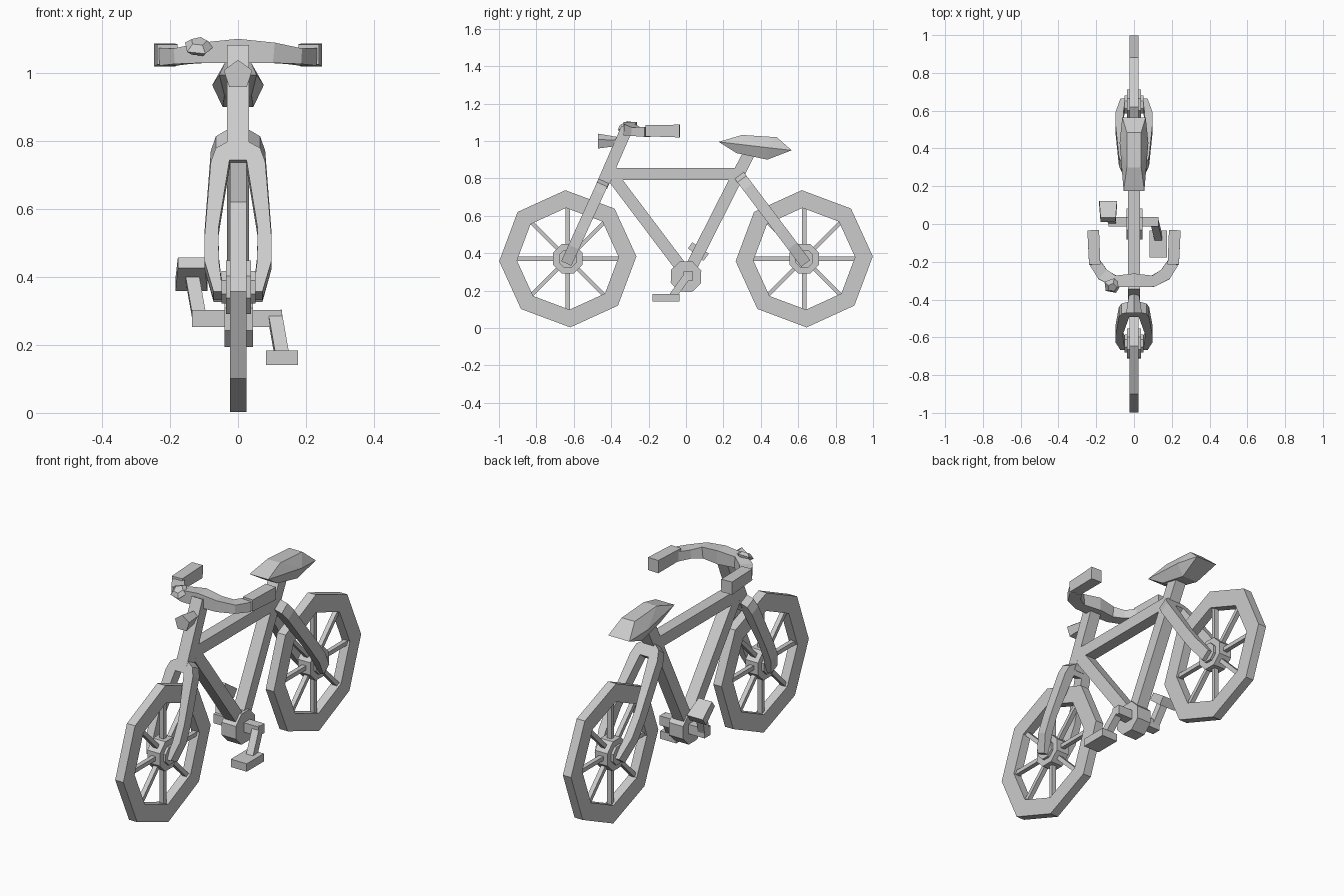
import bpy, bmesh
from math import sin, cos, pi, radians
from mathutils import Vector

if "Cube" in bpy.data.objects:
    bpy.data.objects.remove(bpy.data.objects["Cube"])

grey = bpy.data.materials.new("light_grey")
grey.use_nodes = True
COLOUR = (0.6, 0.6, 0.6, 1)
grey.diffuse_color = COLOUR
grey.node_tree.nodes["Principled BSDF"].inputs["Base Color"].default_value = COLOUR


def finish(name, bm):
    bmesh.ops.remove_doubles(bm, verts=bm.verts, dist=0.0005)
    bmesh.ops.recalc_face_normals(bm, faces=bm.faces)
    mesh = bpy.data.meshes.new(name)
    bm.to_mesh(mesh)
    bm.free()
    mesh.materials.append(grey)
    obj = bpy.data.objects.new(name, mesh)
    bpy.context.collection.objects.link(obj)
    return obj


def skin(bm, rings):
    """Join consecutive rings of vertices with quads."""
    for a, b in zip(rings, rings[1:]):
        n = len(a)
        for i in range(n):
            bm.faces.new((a[i], a[(i + 1) % n], b[(i + 1) % n], b[i]))


def sweep(name, points, sizes, side=(1, 0, 0)):
    """Rectangular bar along a path; sizes are (half along side, half across)."""
    points, side = [Vector(p) for p in points], Vector(side)
    if isinstance(sizes, tuple):
        sizes = [sizes] * len(points)
    bm, rings = bmesh.new(), []
    for i, p in enumerate(points):
        t = (points[min(i + 1, len(points) - 1)] - points[max(i - 1, 0)]).normalized()
        u = (side - t * side.dot(t)).normalized() * sizes[i][0]
        v = t.cross(u).normalized() * sizes[i][1]
        rings.append([bm.verts.new(p + u * a + v * b)
                      for a, b in ((-1, -1), (1, -1), (1, 1), (-1, 1))])
    skin(bm, rings)
    bm.faces.new(rings[0])
    bm.faces.new(rings[-1])
    return finish(name, bm)


def lathe(name, centre, profile, sides, phase=0, axis=(1, 0, 0)):
    """Faceted solid from (along axis, radius) pairs."""
    turn = Vector((1, 0, 0)).rotation_difference(Vector(axis))
    bm, rings = bmesh.new(), []
    for x, r in profile:
        angles = [radians(phase) + 2 * pi * k / sides for k in range(sides)]
        rings.append([bm.verts.new(Vector(centre) + turn @ Vector((x, r * cos(a), r * sin(a))))
                      for a in angles])
    skin(bm, rings)
    return finish(name, bm)


def fork(name, bottom, top):
    """Arched two-legged plate lying along a line in the side plane."""
    bottom, top = Vector((0, *bottom)), Vector((0, *top))
    axis = top - bottom
    depth = axis.normalized().cross(Vector((1, 0, 0))) * 0.03
    half = [(.025, .88), (.058, .42), (.056, .2), (.045, 0), (.072, 0),
            (.098, .2), (.098, .38), (.08, .87), (.065, .96), (.033, 1)]
    outline = half + [(-x, t) for x, t in reversed(half)]
    bm = bmesh.new()
    rings = [[bm.verts.new(Vector((x, 0, 0)) + bottom + axis * t + depth * s)
              for x, t in outline] for s in (-1, 1)]
    skin(bm, rings)
    for ring in rings:
        bm.faces.new(ring)
    return finish(name, bm)


# Wheels: octagonal tyre, eight spokes, stepped hub
for end, y in (("front", -0.632), ("rear", 0.632)):
    centre = Vector((0.001, y, 0.37))
    w, outer, inner = 0.024, 0.367, 0.272
    lathe(end + "_tyre", centre,
          [(-w, inner), (-w, outer), (w, outer), (w, inner), (-w, inner)], 8, 2)
    lathe(end + "_hub", centre,
          [(-.05, 0), (-.05, .052), (-.037, .052), (-.037, .085),
           (.037, .085), (.037, .052), (.05, .052), (.05, 0)], 8, 22)
    for k in range(8):
        d = Vector((0, cos(k * pi / 4), sin(k * pi / 4)))
        sweep(f"{end}_spoke_{k + 1}", [centre + d * 0.06, centre + d * 0.285], (.012, .011))

# Fork and rear stays
fork("front_fork", (-.64, .345), (-.44, .785))
fork("rear_stays", (.64, .345), (.285, .815))

# Frame tubes, all square
TUBE = (.032, .032)
tubes = {
    "head_tube": [(-.452, .755), (-.315, 1.07)],
    "top_tube": [(-.41, .823), (.28, .823)],
    "down_tube": [(-.385, .80), (0, .29)],
    "seat_tube": [(0, .27), (.345, .95)],
}
for name, ends in tubes.items():
    sweep(name, [(0, *e) for e in ends], TUBE)

# Bottom bracket, axle, cranks and pedals
lathe("bottom_bracket", (.002, 0, .275),
      [(-.042, 0), (-.042, .088), (.042, .088), (.042, 0)], 8, 22)
sweep("crank_axle", [(-.135, .012, .278), (.13, .012, .278)], (.025, .025), (0, 0, 1))
sweep("left_crank", [(.108, .015, .29), (.13, -.075, .165)], (.02, .02))
sweep("right_crank", [(-.112, .012, .27), (-.135, .065, .40)], (.02, .02))
sweep("left_pedal", [(.129, -.178, .162), (.129, -.035, .162)], (.047, .021))
sweep("right_pedal", [(-.137, .022, .442), (-.137, .108, .378)],
      [(.04, .02), (.047, .024)])

# Saddle: faceted hull of mirrored points
bm = bmesh.new()
for x, y, z in ((.038, .30, 1.032), (.038, .485, 1.02), (.055, .175, .995),
                (.076, .43, .965), (.062, .565, .95), (.045, .435, .90), (.04, .27, .935)):
    for s in (-1, 1):
        bm.verts.new((x * s, y, z))
bmesh.ops.convex_hull(bm, input=bm.verts)
bmesh.ops.dissolve_limit(bm, angle_limit=radians(2), verts=bm.verts, edges=bm.edges)
finish("saddle", bm)

# Handlebar: half a path mirrored, with grips on the ends
bar = [(.10, -.303, 1.06), (.165, -.268, 1.05), (.207, -.205, 1.048)]
bar_size = [(.03, .03), (.023, .033), (.026, .03)]
sweep("handlebar",
      [(-x, y, z) for x, y, z in reversed(bar)] + [(0, -.298, 1.065)] + bar,
      bar_size[::-1] + [(.036, .036)] + bar_size, (0, 0, 1))
for side, s in (("left", 1), ("right", -1)):
    sweep(side + "_grip", [(s * .208, -.215, 1.055), (s * .216, -.033, 1.053)],
          [(.03, .03), (.031, .034)])

# Headlamp and bell, both five-sided
lathe("headlamp", (0, -.365, .995),
      [(0, 0), (0, .026), (.105, .044), (.105, 0)], 5, 90, (0, -1, 0))
lathe("bell", (-.115, -.325, 1.075),
      [(-.012, 0), (-.012, .03), (.004, .047), (.022, .025), (.022, 0)], 5, 90, (0, -.5, .87))
